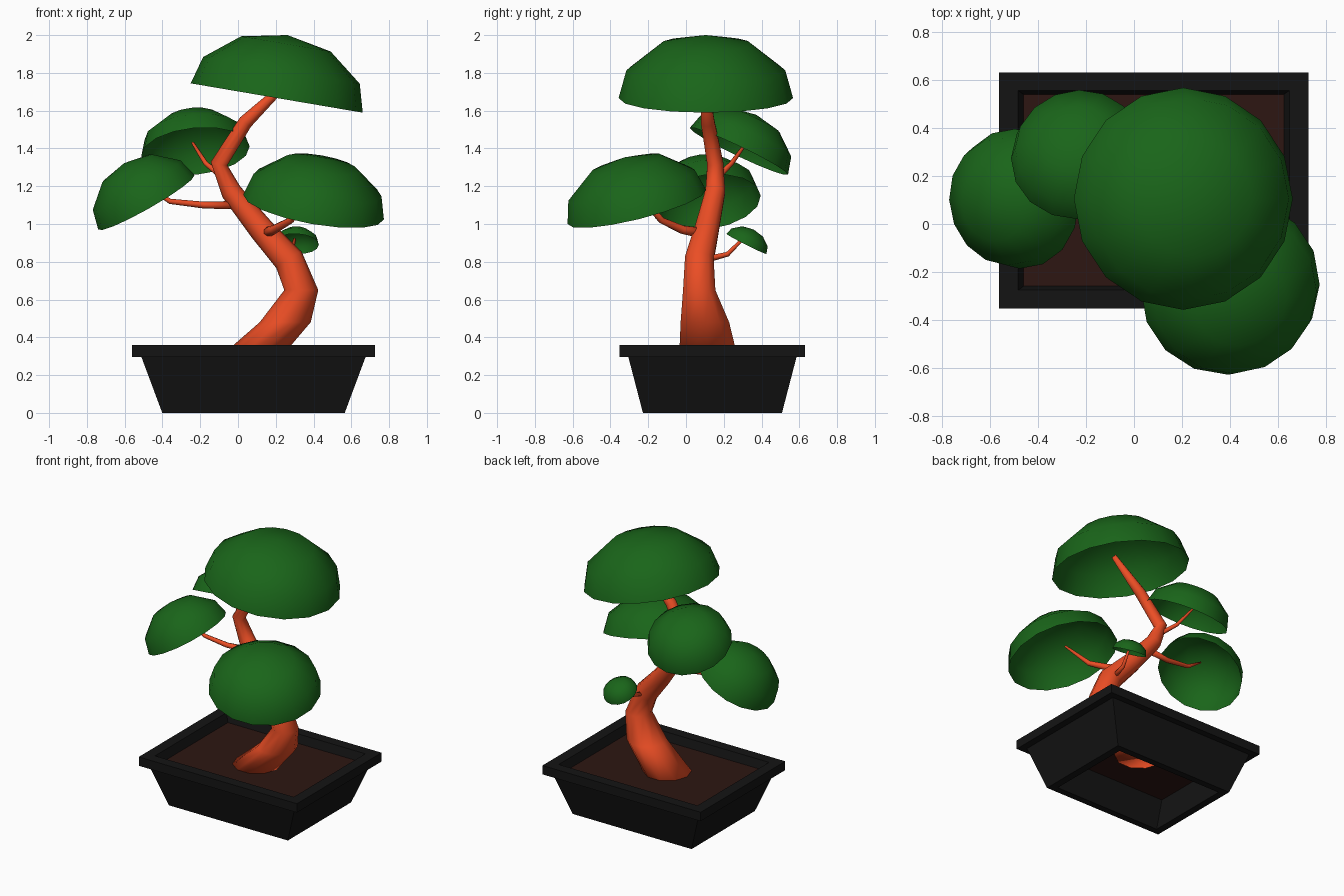
import bpy, bmesh, math
from mathutils import Vector, Matrix

if "Cube" in bpy.data.objects:
    bpy.data.objects.remove(bpy.data.objects["Cube"])


def material(name, rgb):
    m = bpy.data.materials.new(name)
    m.diffuse_color = (*rgb, 1)
    m.use_nodes = True
    m.node_tree.nodes["Principled BSDF"].inputs["Base Color"].default_value = m.diffuse_color
    return m


BARK = material("bark", (0.83, 0.075, 0.018))
LEAF = material("leaf", (0.01, 0.13, 0.01))
POT = material("pot", (0.007, 0.007, 0.007))
SOIL = material("soil", (0.026, 0.008, 0.006))


def make(name, bm, mat, smooth):
    me = bpy.data.meshes.new(name)
    for f in bm.faces:
        f.smooth = smooth
    bm.to_mesh(me)
    bm.free()
    me.materials.append(mat)
    ob = bpy.data.objects.new(name, me)
    bpy.context.collection.objects.link(ob)
    return ob


def bridge(bm, a, b):
    n = len(a)
    for i in range(n):
        j = (i + 1) % n
        bm.faces.new((a[i], a[j], b[j], b[i]))


# Pot: open-bottomed tapered wall with an overhanging rim
CX, CY = 0.082, 0.14


def rect(bm, hx, hy, z):
    return [bm.verts.new((CX + sx * hx, CY + sy * hy, z))
            for sx, sy in ((-1, -1), (1, -1), (1, 1), (-1, 1))]


bm = bmesh.new()
profile = [(0.483, 0.368, 0), (0.593, 0.445, 0.295), (0.643, 0.491, 0.295),
           (0.643, 0.491, 0.36), (0.564, 0.415, 0.36), (0.43, 0.32, 0)]
loops = [rect(bm, *p) for p in profile]
for k in range(len(loops)):
    bridge(bm, loops[k], loops[(k + 1) % len(loops)])
bmesh.ops.recalc_face_normals(bm, faces=bm.faces)
make("pot", bm, POT, False)

# Soil sheet
bm = bmesh.new()
bm.faces.new(rect(bm, 0.541, 0.398, 0.30))
make("soil", bm, SOIL, False)


# Tapered tube along a path of (x, y, z, radius)
def tube(name, path, sides, level_rings=0):
    bm = bmesh.new()
    pts = [Vector(p[:3]) for p in path]
    up = Vector((0, 0, 1))
    rings = []
    for i, p in enumerate(pts):
        t = (pts[min(i + 1, len(pts) - 1)] - pts[max(i - 1, 0)]).normalized()
        q = up.rotation_difference(up if i < level_rings else t)
        r = path[i][3]
        rings.append([bm.verts.new(p + q @ Vector((r * math.cos(a), r * math.sin(a), 0)))
                      for a in (2 * math.pi * k / sides for k in range(sides))])
    for a, b in zip(rings, rings[1:]):
        bridge(bm, a, b)
    bm.faces.new(rings[0][::-1])
    bm.faces.new(rings[-1])
    return make(name, bm, BARK, True)


tube("trunk", [(0.05, 0.12, 0.28, 0.165), (0.25, 0.10, 0.48, 0.135),
               (0.335, 0.07, 0.65, 0.09), (0.27, 0.07, 0.81, 0.08),
               (0.125, 0.11, 0.97, 0.067), (-0.035, 0.155, 1.17, 0.055),
               (-0.10, 0.155, 1.32, 0.045), (0.04, 0.115, 1.54, 0.038),
               (0.26, 0.10, 1.75, 0.018)], 10, 3)
tube("front_right_branch", [(0.14, 0.10, 0.95, 0.03), (0.19, -0.02, 0.97, 0.024),
                            (0.28, -0.13, 1.02, 0.018), (0.37, -0.27, 1.18, 0.008)], 8)
tube("left_branch", [(-0.02, 0.15, 1.10, 0.022), (-0.18, 0.13, 1.10, 0.018),
                     (-0.36, 0.13, 1.12, 0.014), (-0.47, 0.13, 1.19, 0.006)], 8)
tube("back_left_branch", [(-0.07, 0.16, 1.24, 0.018), (-0.17, 0.24, 1.32, 0.013),
                          (-0.24, 0.32, 1.43, 0.008)], 8)
tube("back_right_branch", [(0.27, 0.10, 0.81, 0.018), (0.28, 0.22, 0.84, 0.013),
                           (0.30, 0.30, 0.92, 0.008)], 8)


# Foliage pads: hollow, tilted half domes
def dome(name, centre, normal, radius, height, sides=16):
    bm = bmesh.new()
    rings = []
    for c, s in ((1, 0), (0.91, 0.44), (0.52, 0.86)):
        rings.append([bm.verts.new((radius * c * math.cos(a), radius * c * math.sin(a), height * s))
                      for a in (2 * math.pi * k / sides for k in range(sides))])
    for a, b in zip(rings, rings[1:]):
        bridge(bm, a, b)
    top = bm.verts.new((0, 0, height))
    for i in range(sides):
        bm.faces.new((rings[-1][i], rings[-1][(i + 1) % sides], top))
    q = Vector((0, 0, 1)).rotation_difference(Vector(normal).normalized())
    bm.transform(Matrix.Translation(centre) @ q.to_matrix().to_4x4())
    return make(name, bm, LEAF, True)


dome("crown_foliage", (0.205, 0.105, 1.667), (0.168, 0, 0.986), 0.462, 0.338)
dome("front_right_foliage", (0.40, -0.26, 1.09), (0.172, -0.239, 0.956), 0.378, 0.275)
dome("left_foliage", (-0.485, 0.105, 1.115), (-0.49, -0.12, 0.86), 0.293, 0.24)
dome("back_left_foliage", (-0.225, 0.28, 1.385), (-0.09, 0.43, 0.9), 0.288, 0.215)
dome("back_right_foliage", (0.31, 0.32, 0.895), (0.05, 0.45, 0.89), 0.118, 0.085)
